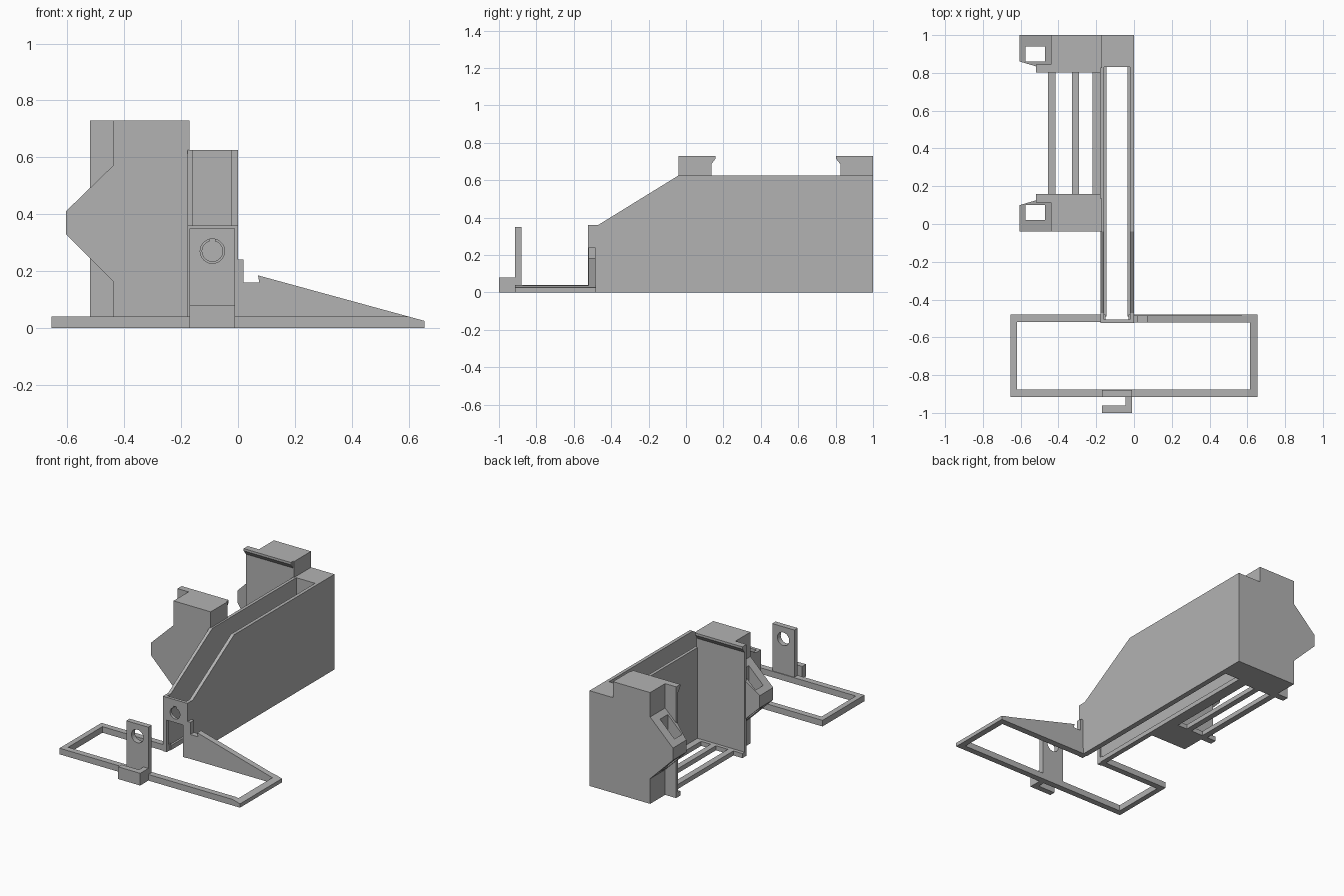
import bpy, bmesh, math

if "Cube" in bpy.data.objects:
    bpy.data.objects.remove(bpy.data.objects["Cube"], do_unlink=True)

GREY = (0.45, 0.45, 0.45, 1)
grey = bpy.data.materials.new("plain grey")
grey.use_nodes = True
grey.diffuse_color = GREY
grey.node_tree.nodes["Principled BSDF"].inputs["Base Color"].default_value = GREY


def prism(name, axis, profile, a, b):
    """Extrude a 2D outline along an axis from a to b."""
    place = {"x": lambda p, t: (t, p[0], p[1]),
             "y": lambda p, t: (p[0], t, p[1]),
             "z": lambda p, t: (p[0], p[1], t)}[axis]
    bm = bmesh.new()
    near = [bm.verts.new(place(p, a)) for p in profile]
    far = [bm.verts.new(place(p, b)) for p in profile]
    bm.faces.new(near)
    bm.faces.new(far)
    n = len(profile)
    for i in range(n):
        j = (i + 1) % n
        bm.faces.new((near[i], near[j], far[j], far[i]))
    bmesh.ops.recalc_face_normals(bm, faces=bm.faces)
    mesh = bpy.data.meshes.new(name)
    bm.to_mesh(mesh)
    bm.free()
    mesh.materials.append(grey)
    ob = bpy.data.objects.new(name, mesh)
    bpy.context.collection.objects.link(ob)
    return ob


def box(name, x, y, z):
    return prism(name, "z", [(x[0], y[0]), (x[1], y[0]), (x[1], y[1]), (x[0], y[1])], *z)


def carve(ob, tool, operation="DIFFERENCE"):
    """Apply a boolean and throw the tool away."""
    mod = ob.modifiers.new("carve", "BOOLEAN")
    mod.operation, mod.object, mod.solver = operation, tool, "EXACT"
    bpy.context.view_layer.update()
    graph = bpy.context.evaluated_depsgraph_get()
    mesh = bpy.data.meshes.new_from_object(ob.evaluated_get(graph))
    ob.modifiers.clear()
    ob.data = mesh
    bpy.data.objects.remove(tool, do_unlink=True)


def disc(radius, a, b):
    ring = [(-0.09 + radius * math.cos(math.tau * i / 32),
             0.27 + radius * math.sin(math.tau * i / 32)) for i in range(32)]
    return prism("hole_cutter", "y", ring, a, b)


# Tall hollow body with a sloping front, open above and below
body = prism("body", "x", [(-0.525, 0), (1, 0), (1, 0.625), (-0.04, 0.625),
                           (-0.47, 0.36), (-0.525, 0.36)], -0.178, 0)
carve(body, box("slot_cutter", (-0.158, -0.022), (-0.505, 0.83), (0.03, 1)))
carve(body, box("floor_cutter", (-0.145, -0.035), (-0.505, 0.83), (-0.1, 0.1)))
carve(body, box("mouth_cutter", (-0.15, -0.03), (-0.6, -0.49), (-0.1, 0.21)))
carve(body, disc(0.036, -0.6, -0.45))
carve(body, box("notch_cutter", (-0.1, -0.08), (-0.6, -0.45), (0.29, 0.315)))

# Flat front frame, bevelled down at its left end
frame = prism("base_frame", "y", [(-0.655, 0), (0.655, 0), (0.655, 0.025),
                                  (0.6, 0.04), (-0.655, 0.04)], -0.915, -0.48)
carve(frame, box("frame_cutter", (-0.62, 0.615), (-0.875, -0.52), (-1, 1)))
carve(frame, box("gap_cutter", (-0.15, -0.03), (-0.6, -0.4), (-1, 1)))

# Sloping brace with a post and a notch
prism("brace", "y", [(-0.01, 0), (0.655, 0), (0.655, 0.025), (0.07, 0.185),
                     (0.075, 0.16), (0.02, 0.16), (0.02, 0.24), (-0.01, 0.24)],
      -0.522, -0.484)

# Upright tab with a round hole, and the hook before it
tab = box("front_tab", (-0.17, -0.01), (-0.915, -0.88), (0, 0.35))
carve(tab, disc(0.043, -1, -0.8))
prism("front_hook", "z", [(-0.17, -1), (-0.01, -1), (-0.01, -0.91), (-0.045, -0.91),
                          (-0.045, -0.962), (-0.17, -0.962)], 0, 0.08)


# Two facing brackets, the rear one mirrored about the middle of the cradle
def bracket(side, my):
    box(side + "_bracket_block", (-0.44, -0.17), (my(-0.04), my(0.135)), (0, 0.73))
    box(side + "_bracket_plate", (-0.52, -0.17), (my(0.115), my(0.135)), (0, 0.73))
    lip = [(0.12, 0.73), (0.158, 0.73), (0.158, 0.715), (0.135, 0.685), (0.12, 0.685)]
    prism(side + "_top_lip", "x", [(my(y), z) for y, z in lip], -0.52, -0.178)
    box(side + "_bottom_lip", (-0.52, -0.17), (my(0.12), my(0.158)), (0, 0.03))
    # Pointed loop on the outer side
    outline = [(-0.605, -0.04), (-0.43, -0.04), (-0.43, 0.125), (-0.52, 0.125), (-0.605, 0.10)]
    loop = prism(side + "_strap_loop", "z", [(x, my(y)) for x, y in outline], 0, 0.73)
    point = prism("point_cutter", "y", [(-0.605, 0.33), (-0.44, 0.165), (-0.4, 0.165),
                                        (-0.4, 0.57), (-0.44, 0.57), (-0.605, 0.41)], -1, 2)
    carve(loop, point, "INTERSECT")
    carve(loop, box("loop_cutter", (-0.575, -0.47), (my(0.02), my(0.10)), (-1, 2)))


bracket("front", lambda y: y)
bracket("rear", lambda y: 0.96 - y)

# Rails under the cradle
for i, x in enumerate([(-0.455, -0.415), (-0.328, -0.29), (-0.22, -0.17)]):
    box("cradle_rail_%d" % (i + 1), x, (0.13, 0.83), (0, 0.03))
